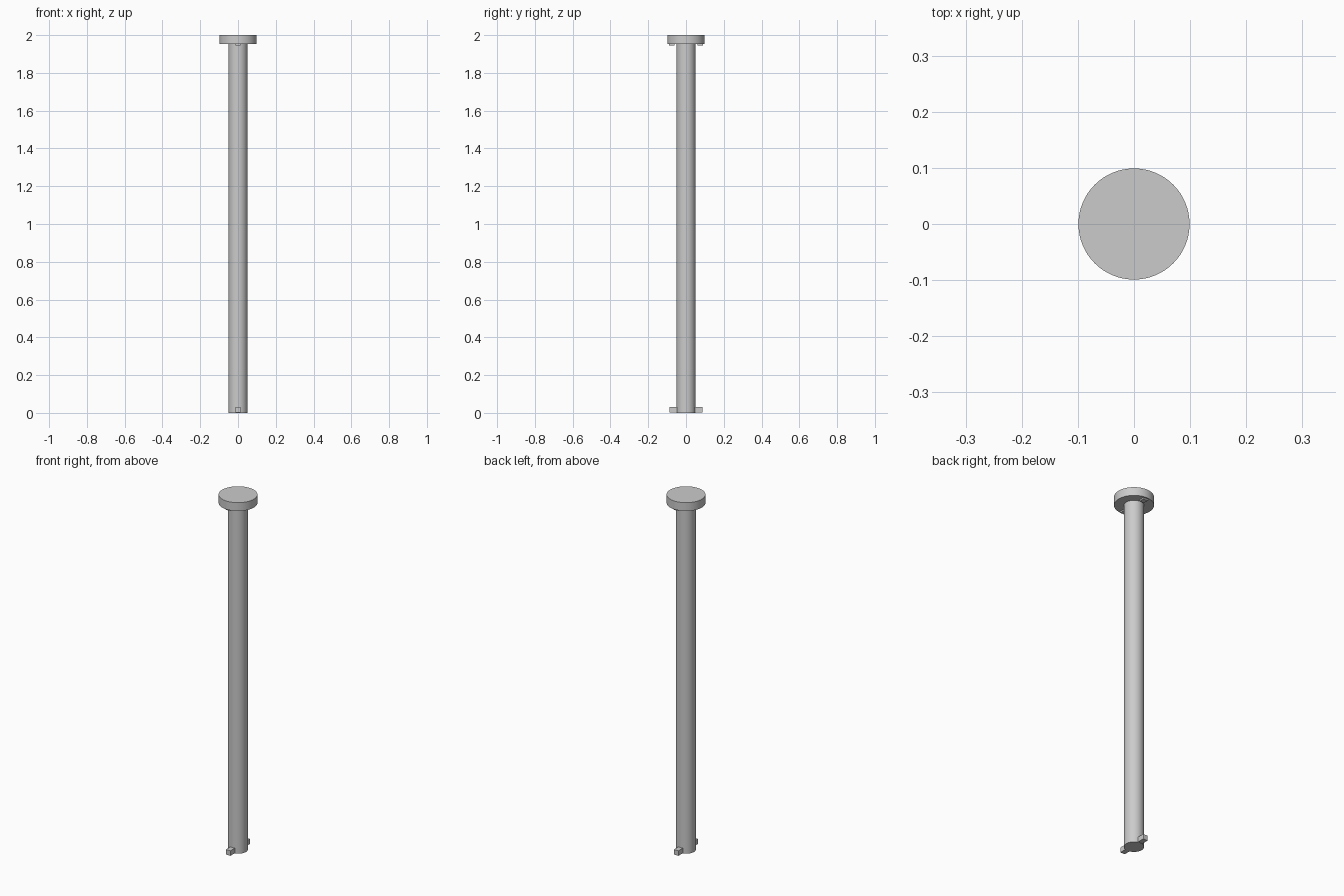
import bpy
import math

cube = bpy.data.objects.get("Cube")
if cube:
    bpy.data.objects.remove(cube, do_unlink=True)

# Single grey material
grey = bpy.data.materials.new("plain_grey")
grey.use_nodes = True
colour = (0.6, 0.6, 0.6, 1)
grey.diffuse_color = colour
grey.node_tree.nodes["Principled BSDF"].inputs["Base Color"].default_value = colour


def cylinder(name, radius, z0, z1):
    bpy.ops.mesh.primitive_cylinder_add(
        vertices=64, radius=radius, depth=z1 - z0, location=(0, 0, (z0 + z1) / 2))
    obj = bpy.context.object
    obj.name = name
    obj.data.materials.append(grey)
    bpy.ops.object.shade_smooth_by_angle(angle=math.radians(30))


def block(name, width, y0, y1, z0, z1):
    bpy.ops.mesh.primitive_cube_add(size=1, location=(0, (y0 + y1) / 2, (z0 + z1) / 2))
    obj = bpy.context.object
    obj.name = name
    obj.scale = (width, abs(y1 - y0), z1 - z0)
    bpy.ops.object.transform_apply(location=False, rotation=False, scale=True)
    obj.data.materials.append(grey)


# Long shaft and its round head
cylinder("shaft", 0.05, 0, 1.96)
cylinder("head", 0.099, 1.953, 2)

# Locking lugs at the foot and small catches under the head
for side, s in (("front", -1), ("back", 1)):
    block(side + "_lug", 0.028, s * 0.03, s * 0.088, 0.002, 0.03)
    block(side + "_catch", 0.028, s * 0.06, s * 0.09, 1.945, 1.96)
